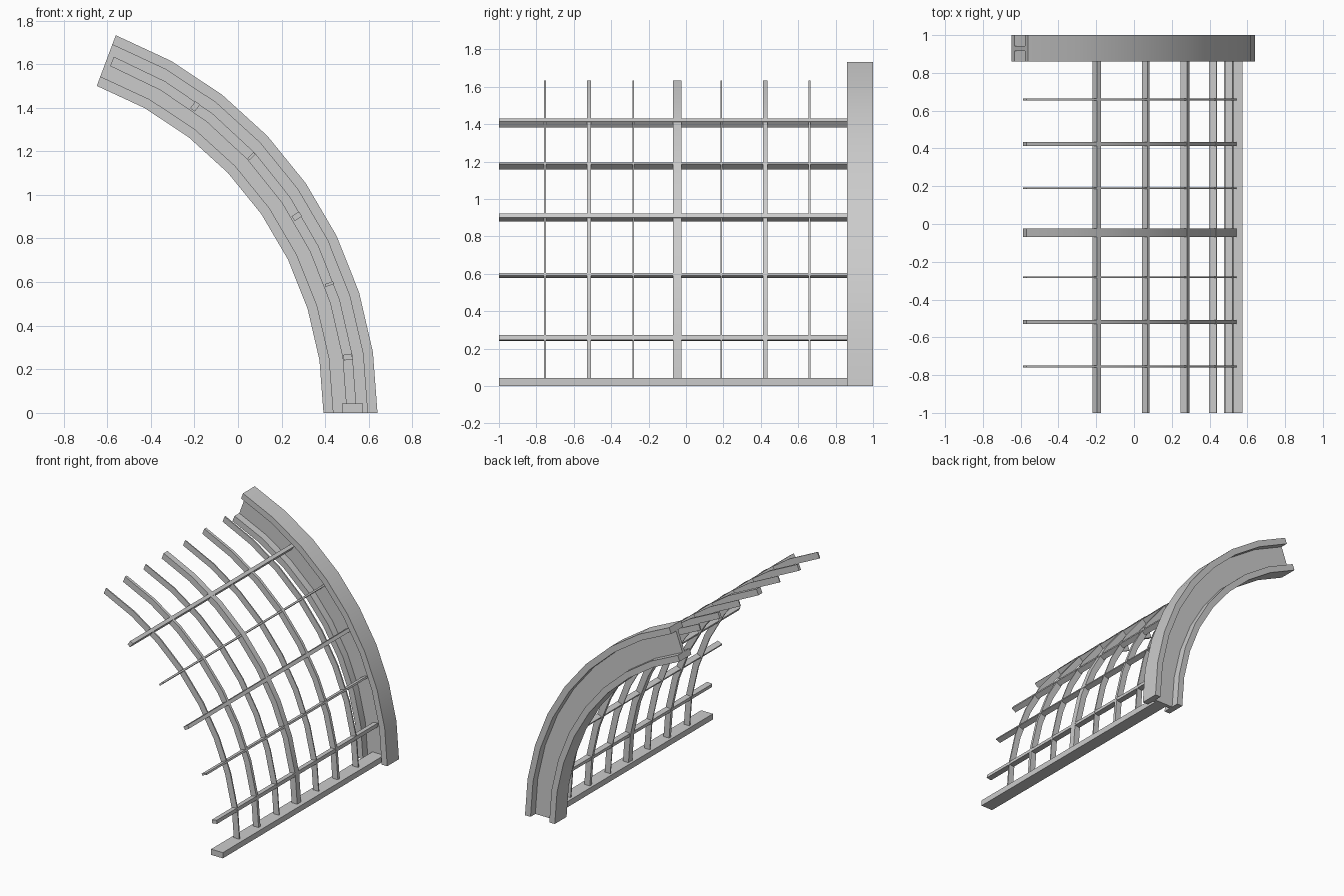
import bpy, bmesh
from math import sin, cos, radians

if "Cube" in bpy.data.objects:
    bpy.data.objects.remove(bpy.data.objects["Cube"])

CX = -1.21          # arc centre (x), at z = 0
WEB_Y = 0.93        # middle of the arch beam


def finish(name, bm):
    bmesh.ops.recalc_face_normals(bm, faces=bm.faces)
    mesh = bpy.data.meshes.new(name)
    bm.to_mesh(mesh)
    bm.free()
    ob = bpy.data.objects.new(name, mesh)
    bpy.context.collection.objects.link(ob)
    bpy.ops.object.select_all(action='DESELECT')
    ob.select_set(True)
    bpy.context.view_layer.objects.active = ob
    bpy.ops.object.shade_smooth_by_angle(angle=radians(30))
    return ob


def sweep(name, profile, end_deg, steps=8):
    """Sweep a closed (radius, y) profile round the arc centre."""
    bm = bmesh.new()
    rings = []
    for i in range(steps + 1):
        a = radians(end_deg) * i / steps
        rings.append([bm.verts.new((CX + r * cos(a), y, r * sin(a))) for r, y in profile])
    n = len(profile)
    for p, q in zip(rings, rings[1:]):
        for j in range(n):
            k = (j + 1) % n
            bm.faces.new((p[j], p[k], q[k], q[j]))
    bm.faces.new(rings[0])
    bm.faces.new(rings[-1])
    return finish(name, bm)


def box(name, loc, size, tilt=0):
    bm = bmesh.new()
    bmesh.ops.create_cube(bm, size=1)
    bmesh.ops.scale(bm, vec=size, verts=bm.verts)
    ob = finish(name, bm)
    ob.location = loc
    ob.rotation_euler.y = -radians(tilt)
    return ob


# Curved I-beam
r0, r1, f, h, w = 1.602, 1.85, 0.046, 0.07, 0.013
half = [(r0, h), (r0 + f, h), (r0 + f, w), (r1 - f, w), (r1 - f, h), (r1, h)]
profile = [(r, WEB_Y + y) for r, y in half] + [(r, WEB_Y - y) for r, y in reversed(half)]
sweep("arch_beam", profile, 69.45)

# Curved ribs, alternating widths about a wide central one
for i, width in enumerate((0.010, 0.022, 0.008, 0.046, 0.008, 0.022, 0.010)):
    y = -0.047 + (i - 3) * 0.2355
    a, b = y - width / 2, y + width / 2
    sweep(f"rib_{i + 1}", [(1.709, a), (1.755, a), (1.755, b), (1.709, b)], 68.6)

# Straight bars running from the free end to the beam web
y_end = WEB_Y - w
y_mid, length = (y_end - 1) / 2, y_end + 1
for i, thick in enumerate((0.026, 0.013, 0.026, 0.013, 0.026)):
    deg = 8.5 + 11.43 * i
    a = radians(deg)
    box(f"cross_bar_{i + 1}", (CX + 1.733 * cos(a), y_mid, 1.733 * sin(a)),
        (0.040, length, thick), deg)

# Base sill
box("base_sill", (0.525, y_mid, 0.0215), (0.098, length, 0.043))
